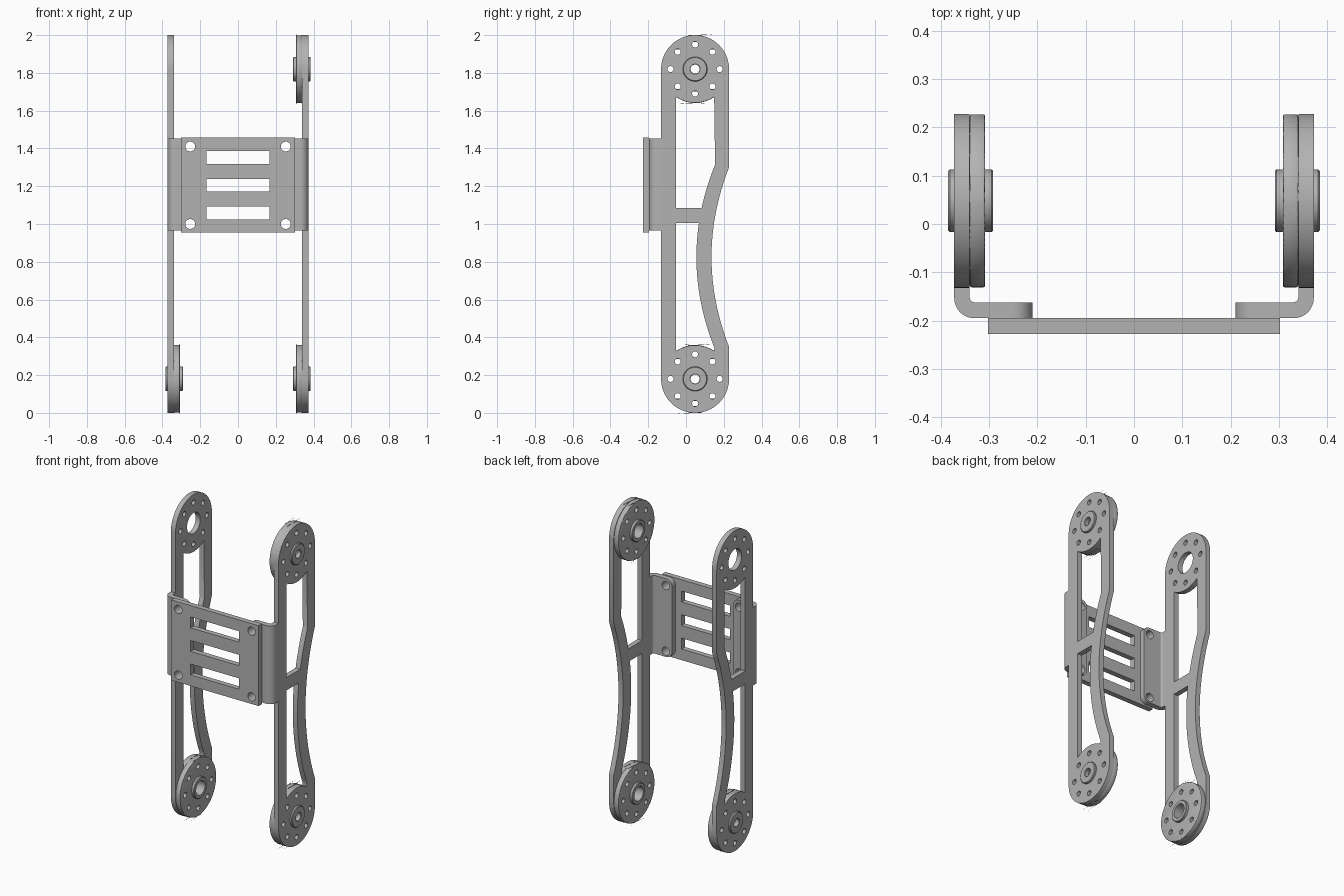
import bpy, bmesh
from math import sin, cos, pi, radians
from mathutils import Matrix

if "Cube" in bpy.data.objects:
    bpy.data.objects.remove(bpy.data.objects["Cube"], do_unlink=True)

metal = bpy.data.materials.new("grey metal")
metal.use_nodes = True
metal.diffuse_color = (0.45, 0.45, 0.45, 1)
metal.node_tree.nodes["Principled BSDF"].inputs["Base Color"].default_value = metal.diffuse_color

# Axis maps from sketch plane (u, v, depth) to the model
YZ = Matrix(((0, 0, 1, 0), (1, 0, 0, 0), (0, 1, 0, 0), (0, 0, 0, 1)))
XZ = Matrix(((1, 0, 0, 0), (0, 0, 1, 0), (0, 1, 0, 0), (0, 0, 0, 1)))
XY = Matrix.Identity(4)

R = 0.18                          # end radius of the arms
CY = 0.048                        # pivot y
LOW, HIGH = R, 2 - R              # pivot heights
IN, OUT = 0.34, 0.372             # arm plate faces


def arc(u, v, r, a0, a1, n=24):
    return [(u + r * cos(radians(a0 + (a1 - a0) * i / n)),
             v + r * sin(radians(a0 + (a1 - a0) * i / n))) for i in range(n + 1)]


def circle(u, v, r, n=32):
    return arc(u, v, r, 0, 360, n)[:-1]


def rect(u0, u1, v0, v1):
    return [(u0, v0), (u1, v0), (u1, v1), (u0, v1)]


def finish(name, bm, side=1):
    bmesh.ops.scale(bm, vec=(side, 1, 1), verts=bm.verts)
    bmesh.ops.recalc_face_normals(bm, faces=bm.faces)
    me = bpy.data.meshes.new(name)
    bm.to_mesh(me)
    bm.free()
    me.materials.clear()
    me.materials.append(metal)
    ob = bpy.data.objects.new(name, me)
    bpy.context.collection.objects.link(ob)
    bpy.ops.object.select_all(action='DESELECT')
    ob.select_set(True)
    bpy.context.view_layer.objects.active = ob
    bpy.ops.object.shade_smooth_by_angle(angle=radians(35))
    return ob


def slab(loops, d0, d1, axes):
    """Flat plate: the first loop is the outline, the others are holes."""
    cu = bpy.data.curves.new("sketch", 'CURVE')
    cu.dimensions, cu.fill_mode, cu.extrude = '2D', 'BOTH', (d1 - d0) / 2
    for pts in loops:
        sp = cu.splines.new('POLY')
        sp.points.add(len(pts) - 1)
        for p, (u, v) in zip(sp.points, pts):
            p.co = (u, v, 0, 1)
        sp.use_cyclic_u = True
    tmp = bpy.data.objects.new("sketch", cu)
    me = bpy.data.meshes.new_from_object(tmp)
    bm = bmesh.new()
    bm.from_mesh(me)
    bpy.data.objects.remove(tmp)
    bpy.data.curves.remove(cu)
    bpy.data.meshes.remove(me)
    bmesh.ops.remove_doubles(bm, verts=bm.verts, dist=1e-5)
    bmesh.ops.transform(bm, matrix=axes @ Matrix.Translation((0, 0, (d0 + d1) / 2)), verts=bm.verts)
    return bm


def bolt_ring(z):
    return [circle(CY + 0.13 * cos(i * pi / 4), z + 0.13 * sin(i * pi / 4), 0.016, 16)
            for i in range(8)]


def waist(y, z0, z1, n=24):
    """Bowed rear edge, closest to the front at mid height."""
    zs = [z0 + (z1 - z0) * i / n for i in range(n + 1)]
    return [(y + 0.412 * (z - 0.825) ** 2, z) for z in zs]


def arm(name, side):
    outline = arc(CY, HIGH, R, 0, 180, 48) + arc(CY, LOW, R, 180, 360, 48) + waist(0.135, 0.35, 1.30)
    front = -0.053
    upper = ([(front, 1.085)] + waist(0.055, 1.085, 1.315)
             + arc(CY, HIGH, R - 0.002, -55.4, -124.6))
    lower = ([(front, 1.005)] + arc(CY, LOW, R - 0.002, 124.6, 55.4)
             + waist(0.055, 0.345, 1.005))
    holes = [circle(CY, z, 0.065) for z in (LOW, HIGH)] + bolt_ring(LOW) + bolt_ring(HIGH)
    finish(name, slab([outline, upper, lower] + holes, IN, OUT, YZ), side)


def horn(name, side, z):
    # Drilled disc with a softened rim
    bm = slab([circle(CY, z, R - 0.001, 96), circle(CY, z, 0.06)] + bolt_ring(z), 0.308, IN, YZ)
    rim = [e for e in bm.edges
           if all((v.co.y - CY) ** 2 + (v.co.z - z) ** 2 > 0.17 ** 2 for v in e.verts)
           and abs(e.verts[0].co.x - e.verts[1].co.x) < 1e-4]
    bmesh.ops.bevel(bm, geom=rim, offset=0.004, segments=2, affect='EDGES', profile=0.5)
    finish(name + "_disc", bm, side)

    # Turned hub: wide bore inside, small screw hole outside
    profile = [(0.292, 0.044), (0.292, 0.062), (0.295, 0.065), (0.381, 0.065), (0.385, 0.061),
               (0.385, 0.027), (0.382, 0.024), (0.358, 0.024), (0.358, 0.044)]
    bm = bmesh.new()
    n = 40
    rings = [[bm.verts.new((x, CY + r * cos(2 * pi * i / n), z + r * sin(2 * pi * i / n)))
              for i in range(n)] for x, r in profile]
    for a, b in zip(rings, rings[1:] + rings[:1]):
        for i in range(n):
            j = (i + 1) % n
            bm.faces.new((a[i], a[j], b[j], b[i]))
    finish(name + "_hub", bm, side)


Z0, Z1 = 0.965, 1.453             # bracket height range
BOLT_X, BOLT_Z = 0.253, (1.0, 1.41)


def bracket(name, side):
    # Bent strip joining the arm to the flange
    bend = (arc(0.33, -0.153, 0.042, -90, 0, 12) + [(OUT, -0.13), (IN, -0.13)]
            + arc(0.33, -0.152, 0.01, 0, -90, 6))
    finish(name + "_bend", slab([bend], Z0, Z1, XY), side)
    # Flange with rounded free corners
    r, x = 0.04, 0.21
    outline = ([(0.33, Z0), (0.33, Z1)] + arc(x + r, Z1 - r, r, 90, 180, 10)
               + arc(x + r, Z0 + r, r, 180, 270, 10))
    holes = [circle(BOLT_X, z, 0.026) for z in BOLT_Z]
    finish(name + "_flange", slab([outline] + holes, -0.195, -0.162, XZ), side)


for label, side in (("left", 1), ("right", -1)):
    arm(label + "_arm", side)
    bracket(label + "_bracket", side)
    horn(label + "_lower_horn", side, LOW)
horn("left_upper_horn", 1, HIGH)

# Front panel with three slots and four bolt holes
slots = [rect(-0.167, 0.167, z - 0.034, z + 0.034) for z in (1.058, 1.205, 1.352)]
bolts = [circle(s * BOLT_X, z, 0.026) for s in (-1, 1) for z in BOLT_Z]
finish("front_panel", slab([rect(-0.302, 0.302, 0.955, 1.457)] + slots + bolts, -0.228, -0.195, XZ))
